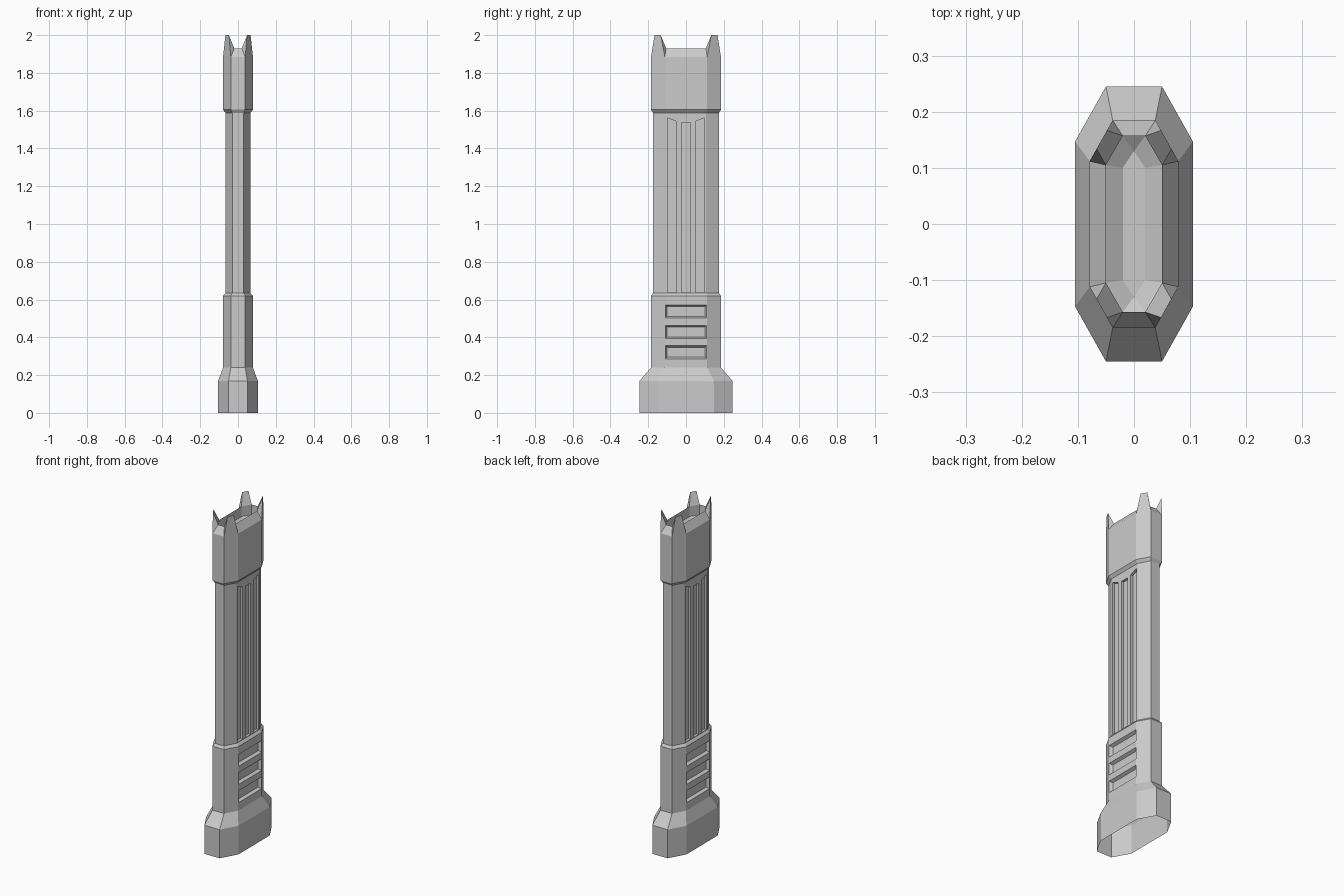
import bpy, bmesh
from mathutils import Vector

if "Cube" in bpy.data.objects:
    bpy.data.objects.remove(bpy.data.objects["Cube"])


def octagon(bm, x, ys, xc, y, z):
    """Ring of a stretched octagon: long sides at +-x, short ends at +-y."""
    pts = [(x, -ys), (x, ys), (xc, y), (-xc, y), (-x, ys), (-x, -ys), (-xc, -y), (xc, -y)]
    return [bm.verts.new((px, py, z)) for px, py in pts]


def bridge(bm, a, b):
    for i in range(8):
        j = (i + 1) % 8
        bm.faces.new((a[i], a[j], b[j], b[i]))


def finish(bm, name):
    bmesh.ops.recalc_face_normals(bm, faces=bm.faces)
    me = bpy.data.meshes.new(name)
    bm.to_mesh(me)
    bm.free()
    ob = bpy.data.objects.new(name, me)
    bpy.context.collection.objects.link(ob)
    return ob


# Outer shell: foot, lower collar, shaft, head
FOOT = (0.105, 0.147, 0.05, 0.245)
COLLAR = (0.079, 0.112, 0.038, 0.185)
SHAFT = (0.066, 0.107, 0.03, 0.174)
RIM = (0.05, 0.105, 0.02, 0.157)
bm = bmesh.new()
rings = [octagon(bm, *s, z) for s, z in [
    (FOOT, 0), (FOOT, 0.17), (COLLAR, 0.24), (COLLAR, 0.62),
    (SHAFT, 0.635), (SHAFT, 1.588), (COLLAR, 1.605), (COLLAR, 1.885)]]
for a, b in zip(rings, rings[1:]):
    bridge(bm, a, b)
bm.faces.new(rings[0])

# Crown: chamfered rim with a pointed prong on each diagonal face
top, rim = rings[-1], octagon(bm, *RIM, 1.93)
for i in range(8):
    j = (i + 1) % 8
    o1, o2, r1, r2 = top[i], top[j], rim[i], rim[j]
    if i % 2 == 0:
        bm.faces.new((o1, o2, r2, r1))
        continue
    ts = (0.3, 0.75) if i in (1, 5) else (0.25, 0.7)
    a, b = [bm.verts.new(Vector((*o1.co.lerp(o2.co, t).xy, 2.0))) for t in ts]
    bm.faces.new((o1, o2, b, a))
    bm.faces.new((o1, a, r1))
    bm.faces.new((o2, r2, b))
    bm.faces.new((a, b, r2, r1))

# Recessed socket inside the crown
wall = octagon(bm, *RIM, 1.87)
floor = octagon(bm, 0.02, 0.1, 0.0, 0.13, 1.85)
bridge(bm, rim, wall)
bridge(bm, wall, floor)
bm.faces.new(floor)
bmesh.ops.remove_doubles(bm, verts=bm.verts, dist=1e-5)
body = finish(bm, "octagonal_handle")

# Cutters for the grooves on both long sides
bm = bmesh.new()


def groove(outer, inner, x_out, x_in):
    for s in (1, -1):
        a = [bm.verts.new((s * x_out, y, z)) for y, z in outer]
        b = [bm.verts.new((s * x_in, y, z)) for y, z in inner]
        bm.faces.new(a)
        bm.faces.new(b)
        for i in range(4):
            j = (i + 1) % 4
            bm.faces.new((a[i], a[j], b[j], b[i]))


def rect(y, z0, z1):
    return [(-y, z0), (y, z0), (y, z1), (-y, z1)]


for z0, z1 in ((0.285, 0.357), (0.393, 0.465), (0.501, 0.573)):
    groove(rect(0.111, z0, z1), rect(0.1, z0 + 0.01, z1 - 0.01), 0.081, 0.062)
flute = rect(0.024, 0.638, 1.537)
groove(flute, flute, 0.075, 0.051)
for s in (1, -1):
    flute = [(s * 0.051, 0.638), (s * 0.099, 0.638), (s * 0.099, 1.563), (s * 0.051, 1.543)]
    groove(flute, flute, 0.075, 0.051)
cutter = finish(bm, "groove_cutter")
cutter.hide_render = True

# Cut the grooves, then open the underside
mod = body.modifiers.new("grooves", 'BOOLEAN')
mod.operation = 'DIFFERENCE'
mod.solver = 'EXACT'
mod.object = cutter
bpy.context.view_layer.objects.active = body
bpy.ops.object.modifier_apply(modifier=mod.name)
bpy.data.objects.remove(cutter)

bm = bmesh.new()
bm.from_mesh(body.data)
bottom = [f for f in bm.faces if all(v.co.z < 1e-4 for v in f.verts)]
bmesh.ops.delete(bm, geom=bottom, context='FACES')
bm.to_mesh(body.data)
bm.free()
